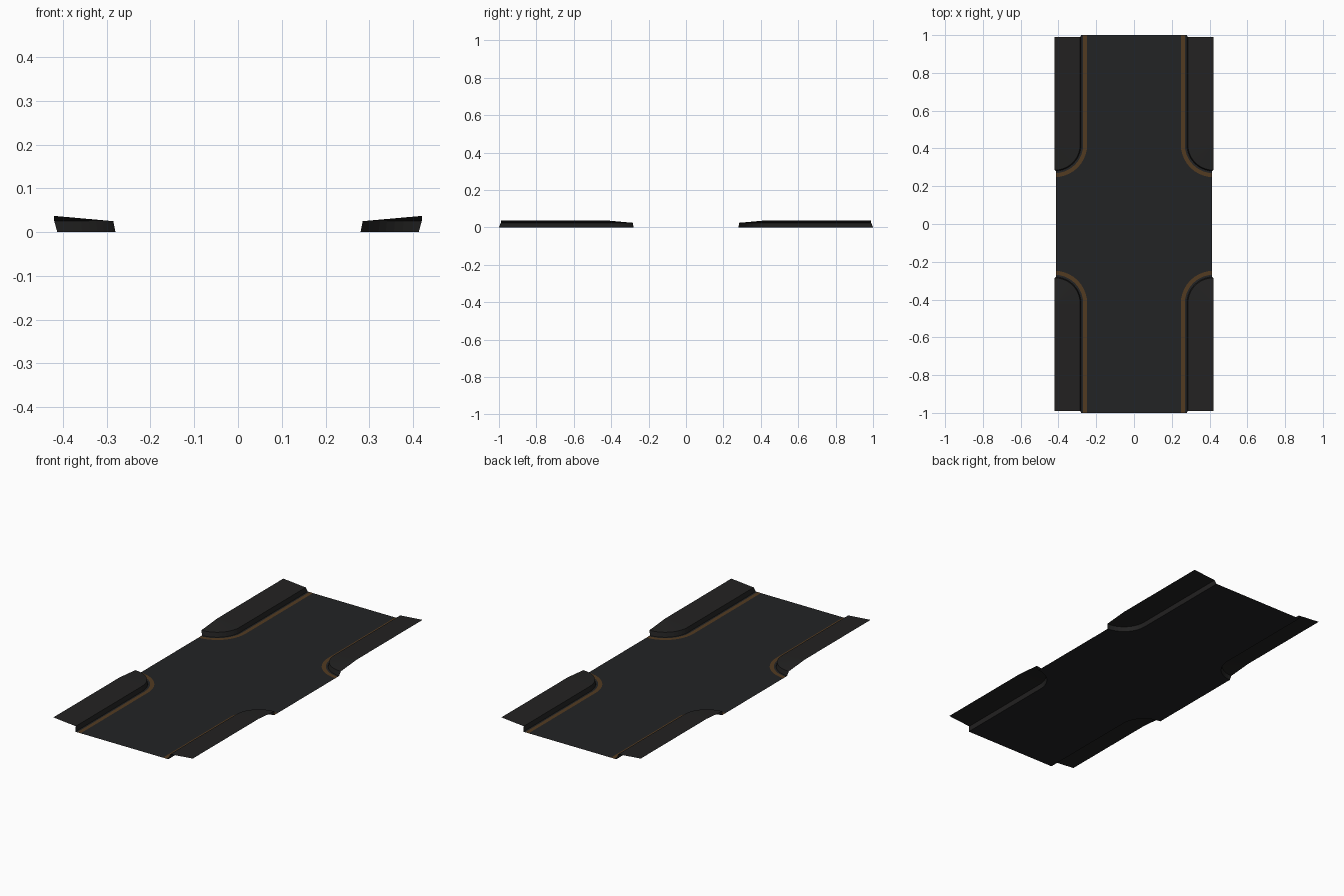
import bpy, bmesh, math

if "Cube" in bpy.data.objects:
    bpy.data.objects.remove(bpy.data.objects["Cube"])

C = 0.42      # centre (x and y) of every rounded pavement corner
SEG = 10      # segments in a quarter bend


def material(name, rgb):
    m = bpy.data.materials.new(name)
    m.diffuse_color = (*rgb, 1)
    m.use_nodes = True
    m.node_tree.nodes["Principled BSDF"].inputs["Base Color"].default_value = m.diffuse_color
    return m


asphalt = material("asphalt", (0.0160, 0.0168, 0.0178))
paving = material("paving", (0.0165, 0.0162, 0.0160))
line_paint = material("amber line", (0.085, 0.043, 0.015))


def bend(r, z, x_end=C, y_end=1.0, z_out=None):
    """Line parallel to the kerb: down the long side, then round the corner."""
    pts = [(C - r, y_end, z)]
    for i in range(SEG + 1):
        a = math.pi * (1 + 0.5 * i / SEG)
        pts.append((min(C + r * math.cos(a), x_end), C + r * math.sin(a), z))
    return pts


def make(name, mat, faces):
    """Build one quarter from face outlines and mirror it to all four corners."""
    bm = bmesh.new()
    for f in faces:
        bm.faces.new([bm.verts.new(p) for p in f])
    bmesh.ops.remove_doubles(bm, verts=bm.verts, dist=1e-5)
    bm.normal_update()
    me = bpy.data.meshes.new(name)
    bm.to_mesh(me)
    bm.free()
    me.materials.append(mat)
    ob = bpy.data.objects.new(name, me)
    bpy.context.collection.objects.link(ob)
    mod = ob.modifiers.new("mirror", 'MIRROR')
    mod.use_axis = (True, True, False)
    mod.merge_threshold = 1e-4
    return ob


def strip(a, b):
    """Quads between two parallel lines."""
    return [(a[i], a[i + 1], b[i + 1], b[i]) for i in range(len(a) - 1)]


# road surface: flat crossing with rounded corners
kerb_foot = bend(0.14, 0, x_end=0.413)
make("road", asphalt, [[(0, 0, 0), (0.413, 0, 0)] + kerb_foot[::-1] + [(0, 1, 0)]])

# kerb: low leaning wall between road and pavement
kerb_top = bend(0.135, 0.025, y_end=0.99)
make("kerb", paving, strip(kerb_foot, kerb_top))

# pavement: rises gently from the kerb to the outer edge, open underneath
H = 0.037
pave = [(kerb_top[0], kerb_top[1], (C, C, H), (C, 0.99, H))]
pave += [(kerb_top[i], kerb_top[i + 1], (C, C, H)) for i in range(1, SEG + 1)]
make("pavement", paving, pave)

# painted edge lines following the kerbs
Z = 0.0004
make("edge_line", line_paint,
     strip(bend(0.172, Z, x_end=0.413), bend(0.151, Z, x_end=0.413)))
